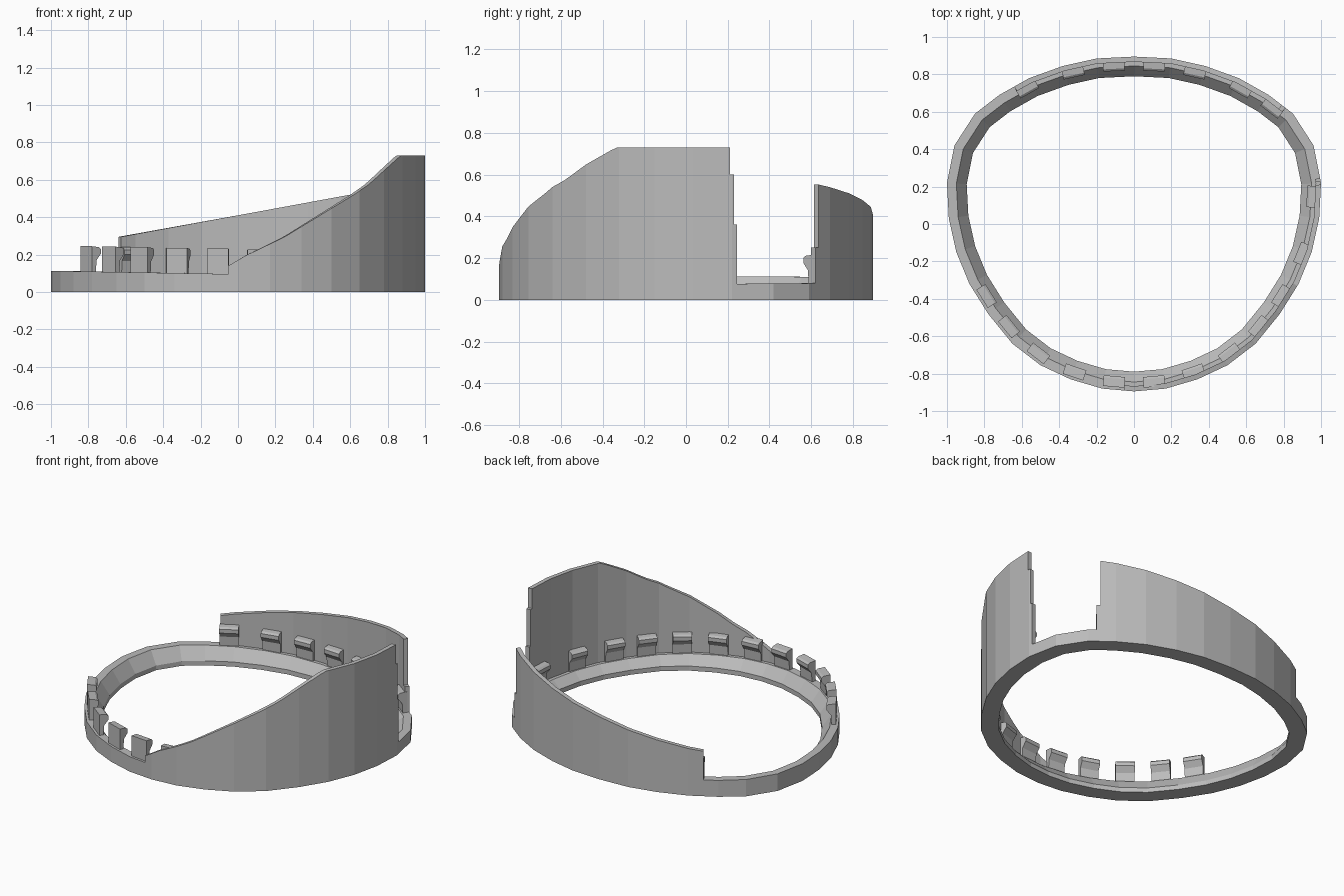
import bpy, bmesh
from math import floor
from mathutils import Vector

cube = bpy.data.objects.get("Cube")
if cube:
    bpy.data.objects.remove(cube)

grey = bpy.data.materials.new("plain_grey")
grey.use_nodes = True
grey.diffuse_color = (0.5, 0.5, 0.5, 1)
grey.node_tree.nodes["Principled BSDF"].inputs["Base Color"].default_value = (0.5, 0.5, 0.5, 1)

# Right half of the egg-shaped outline, from the back round to the front
half = [(0, .895), (.2, .885), (.38, .845), (.56, .78), (.72, .69), (.85, .59),
        (.96, .42), (1, .22), (.99, .03), (.95, -.15), (.88, -.32), (.78, -.48),
        (.65, -.64), (.5, -.755), (.34, -.83), (.17, -.88), (0, -.895)]
outline = [Vector(p) for p in half + [(-x, y) for x, y in half[-2:0:-1]]]
COUNT = len(outline)


def corner(i, inset):
    """Outline corner moved inward by a mitred distance."""
    a, b, c = (outline[(i + k) % COUNT] for k in (-1, 0, 1))
    n1, n2 = (Vector((d.y, -d.x)).normalized() for d in (b - a, c - b))
    n = (n1 + n2).normalized()
    return b + n * inset / n.dot(n1)


def at(t, inset=0.0):
    """Point along the outline; whole numbers are corners."""
    i = floor(t)
    return corner(i, inset).lerp(corner(i + 1, inset), t - i)


def ledge(p):
    return .095 - .018 * p.x


def sweep(name, sections, closed=False):
    """Skin a list of matching cross-sections into a solid."""
    bm = bmesh.new()
    rows = [[bm.verts.new(v) for v in s] for s in sections]
    m = len(rows[0])
    for k in range(len(rows) if closed else len(rows) - 1):
        a, b = rows[k], rows[(k + 1) % len(rows)]
        for j in range(m):
            bm.faces.new((a[j], a[(j + 1) % m], b[(j + 1) % m], b[j]))
    if not closed:
        bm.faces.new(rows[0])
        bm.faces.new(rows[-1])
    bmesh.ops.recalc_face_normals(bm, faces=bm.faces)
    mesh = bpy.data.meshes.new(name)
    bm.to_mesh(mesh)
    bm.free()
    mesh.materials.append(grey)
    obj = bpy.data.objects.new(name, mesh)
    bpy.context.collection.objects.link(obj)
    return obj


# Base ring: flat bottom, narrow ledge and sloped inner edge
ring = []
for i in range(COUNT):
    z = ledge(outline[i])
    profile = [(0, 0), (0, z), (.05, z), (.105, .03), (.105, 0)]
    ring.append([(*corner(i, d), h) for d, h in profile])
sweep("base_ring", ring, closed=True)


def wall(name, start, end, top):
    """Thin wall standing on the ring, with a varying top edge."""
    steps = max(2, round((end - start) * 5))
    stops = {start + (end - start) * k / steps for k in range(steps + 1)}
    stops |= {float(k) for k in range(floor(start) + 1, floor(end) + 1) if k < end}
    sections = []
    for t in sorted(stops):
        p, q = at(t), at(t, .028)
        h = top(p)
        sections.append([(*p, 0), (*p, h), (*q, h), (*q, 0)])
    sweep(name, sections)


# Top edge of the front wall, as height over x
rise = [(-.06, .135), (.05, .2), (.08, .213), (.25, .295), (.62, .52), (.7, .575), (.87, .73), (1.1, .73)]


def front_top(p):
    for (x0, z0), (x1, z1) in zip(rise, rise[1:]):
        if p.x <= x1:
            return z0 + (z1 - z0) * (p.x - x0) / (x1 - x0)
    return rise[-1][1]


wall("front_wall", 7.05, 16.3, front_top)
wall("back_wall", -3.5, 4.55, lambda p: .41 + .18 * p.x)

# Small steps where the walls stop at the side opening
wall("front_wall_upper_step", 6.95, 7.05, lambda p: .6)
wall("front_wall_lower_step", 6.88, 6.95, lambda p: .36)
wall("back_wall_step", 4.55, 4.7, lambda p: .25)


# Hooked clips standing on the ledge
def clip(name, t, width=.115):
    p = at(t)
    along = (at(t + .1) - at(t - .1)).normalized()
    inward = Vector((along.y, -along.x))
    z = ledge(p)
    profile = [(.015, -.02), (.015, .135), (.06, .13), (.072, .12),
               (.072, .095), (.045, .06), (.04, -.02)]
    sections = []
    for s in (-.5, .5):
        base = p + along * width * s
        sections.append([(*(base + inward * d), z + h) for d, h in profile])
    sweep(name, sections)


front_clips = [7.4, 9.15, 10.55, 11.6, 12.75, 14.05, 15.35, 16.65, 17.95, 19.25, 20.4, 21.45]
back_clips = [-3.2, -1.75, -.55, .55, 1.75, 3.2, 4.35]
for n, t in enumerate(front_clips):
    clip(f"front_clip_{n + 1}", t)
for n, t in enumerate(back_clips):
    clip(f"back_clip_{n + 1}", t)
